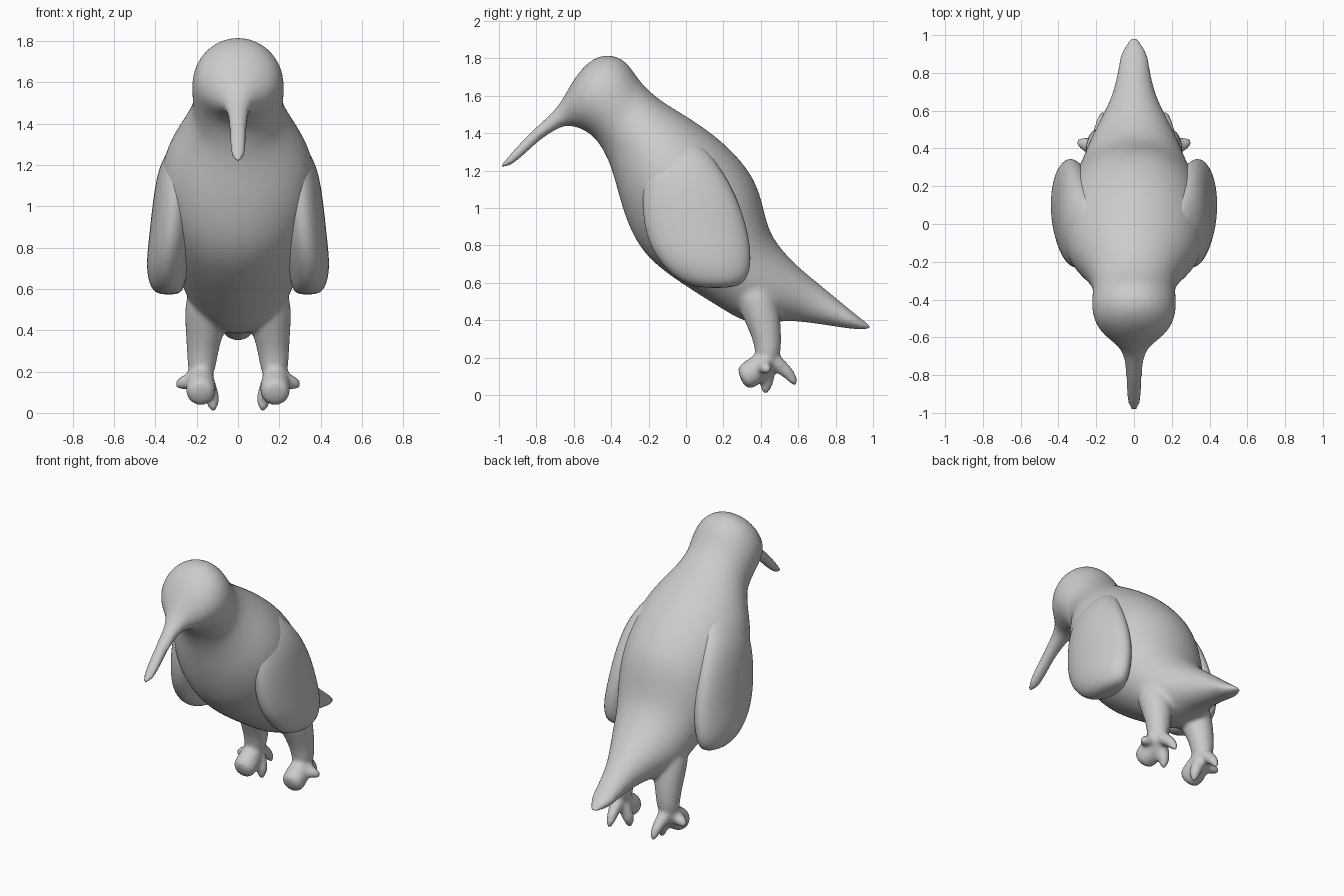
import bpy, bmesh, math
from mathutils import Vector

cube = bpy.data.objects.get("Cube")
if cube:
    bpy.data.objects.remove(cube)

grey = bpy.data.materials.new("plain grey")
grey.use_nodes = True
grey.diffuse_color = (0.6, 0.6, 0.6, 1)
grey.node_tree.nodes["Principled BSDF"].inputs["Base Color"].default_value = (0.6, 0.6, 0.6, 1)


def loft(bm, rings, sides=16):
    """Skin elliptical rings, each given as centre and two half-axes."""
    loops = []
    for c, u, v in rings:
        angles = [math.tau * i / sides for i in range(sides)]
        loops.append([bm.verts.new(c + u * math.cos(a) + v * math.sin(a)) for a in angles])
    for a, b in zip(loops, loops[1:]):
        for i in range(sides):
            j = (i + 1) % sides
            bm.faces.new((a[i], a[j], b[j], b[i]))
    bm.faces.new(loops[0][::-1])
    bm.faces.new(loops[-1])


def tube(bm, points):
    """Round limb through (x, y, z, radius) points."""
    path = [Vector(p[:3]) for p in points]
    rings = []
    for i, p in enumerate(path):
        d = (path[min(i + 1, len(path) - 1)] - path[max(i - 1, 0)]).normalized()
        u = d.orthogonal() if abs(d.x) > 0.95 else d.cross(Vector((1, 0, 0)))
        u.normalize()
        rings.append((p, u * points[i][3], d.cross(u) * points[i][3]))
    loft(bm, rings, 10)


def finish(bm, name):
    bmesh.ops.recalc_face_normals(bm, faces=bm.faces)
    mesh = bpy.data.meshes.new(name)
    bm.to_mesh(mesh)
    bm.free()
    mesh.materials.append(grey)
    mesh.shade_smooth()
    obj = bpy.data.objects.new(name, mesh)
    bpy.context.collection.objects.link(obj)
    sub = obj.modifiers.new("round", 'SUBSURF')
    sub.levels = sub.render_levels = 2
    return obj


# Body from beak tip to tail tip: top y z, bottom y z, half-width
sections = [
    (-1.0, 1.22, -.99, 1.215, .01), (-.93, 1.30, -.93, 1.22, .045),
    (-.82, 1.42, -.79, 1.36, .04), (-.70, 1.52, -.68, 1.43, .055),
    (-.65, 1.60, -.63, 1.44, .09), (-.59, 1.71, -.58, 1.43, .17),
    (-.51, 1.80, -.52, 1.40, .215), (-.41, 1.835, -.47, 1.35, .23),
    (-.31, 1.79, -.43, 1.28, .225), (-.25, 1.68, -.40, 1.21, .22),
    (-.14, 1.58, -.37, 1.10, .28), (.02, 1.49, -.345, 1.0, .36),
    (.21, 1.36, -.29, .84, .395), (.38, 1.17, -.19, .70, .375),
    (.42, .99, .02, .56, .33), (.45, .87, .20, .45, .28),
    (.52, .77, .35, .36, .24), (.62, .67, .52, .40, .17),
    (.72, .59, .66, .385, .11), (.85, .48, .83, .36, .08),
    (.91, .43, .90, .35, .075), (1.0, .36, .995, .35, .01),
]
body = bmesh.new()
rings = []
for ty, tz, by, bz, w in sections:
    top, bottom = Vector((0, ty, tz)), Vector((0, by, bz))
    rings.append(((top + bottom) / 2, Vector((w, 0, 0)), (top - bottom) / 2))
loft(body, rings)

# Legs and toes, blended into the body
limbs = [
    [(.14, .34, .62, .12), (.155, .40, .45, .11), (.17, .43, .33, .085),
     (.175, .44, .24, .075), (.18, .43, .16, .06)],
    [(.18, .46, .21, .06), (.18, .38, .14, .075), (.18, .33, .10, .08), (.18, .29, .085, .06)],
    [(.18, .44, .20, .05), (.22, .42, .16, .045), (.26, .42, .145, .045), (.31, .44, .13, .012)],
    [(.17, .44, .19, .05), (.14, .44, .12, .04), (.12, .43, .06, .04), (.12, .42, 0, .012)],
    [(.18, .44, .20, .06), (.17, .51, .15, .04), (.165, .555, .11, .035), (.16, .59, .05, .018)],
]
for side in (1, -1):
    for limb in limbs:
        tube(body, [(x * side, y, z, r) for x, y, z, r in limb])
bird = finish(body, "body_and_legs")
blend = bird.modifiers.new("blend", 'REMESH')
blend.mode = 'VOXEL'
blend.voxel_size = 0.014
blend.use_smooth_shade = True
soft = bird.modifiers.new("soften", 'SMOOTH')
soft.factor = 0.5
soft.iterations = 5

# Folded wings: centre x y z, half-thickness, half-length
wing_sections = [
    (.20, -.03, 1.38, .05, .08), (.28, -.02, 1.24, .10, .20),
    (.305, .02, 1.05, .11, .27), (.32, .06, .85, .115, .29),
    (.34, .10, .72, .11, .26), (.345, .14, .62, .09, .20), (.335, .16, .57, .06, .11),
]
for side, label in ((1, "left"), (-1, "right")):
    wing = bmesh.new()
    loft(wing, [(Vector((x * side, y, z)), Vector((t, 0, 0)), Vector((0, l, 0)))
                for x, y, z, t, l in wing_sections], 12)
    finish(wing, label + "_wing")
